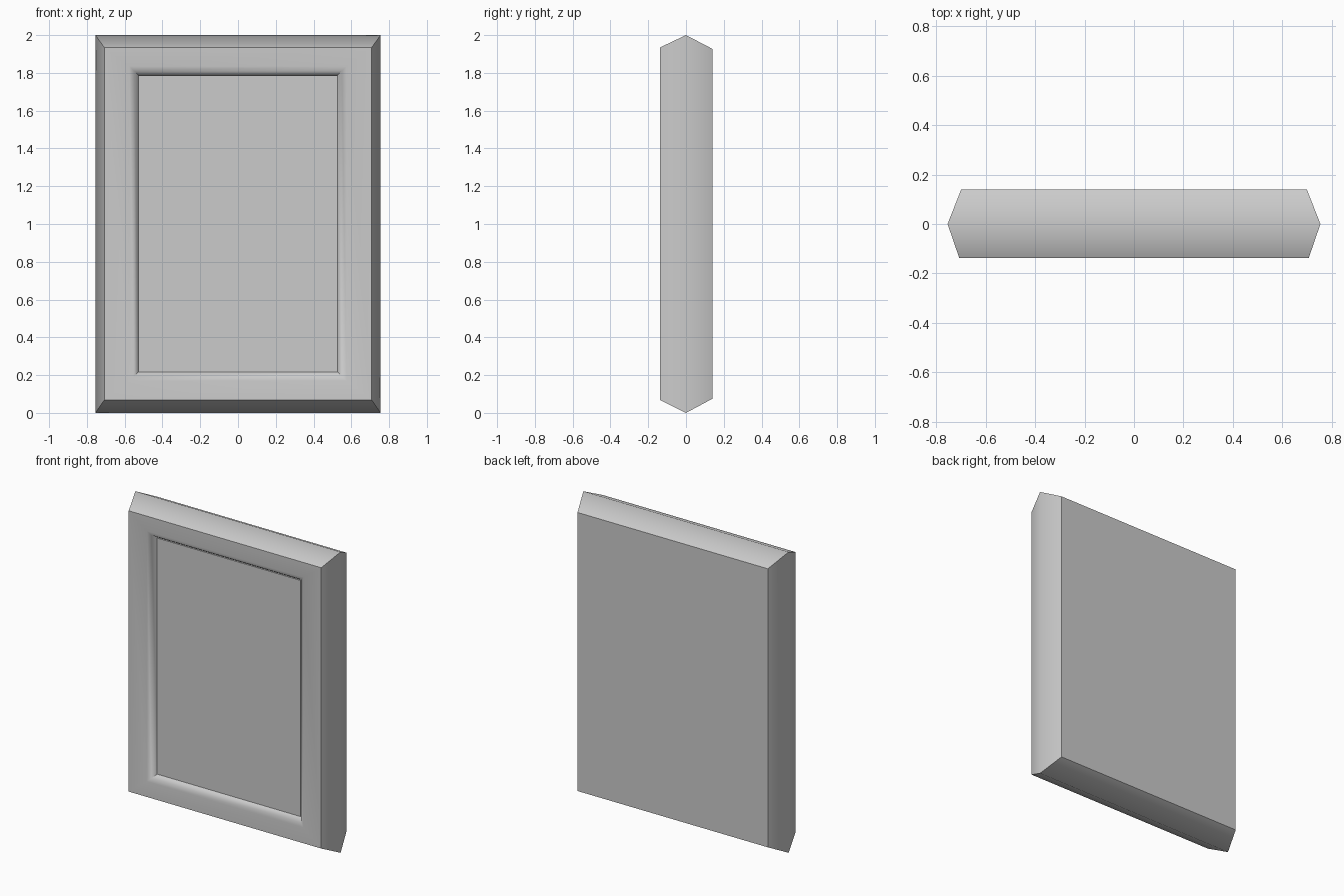
import bpy
import bmesh
import math

cube = bpy.data.objects.get("Cube")
if cube:
    bpy.data.objects.remove(cube, do_unlink=True)

grey = bpy.data.materials.new("light_grey")
grey.use_nodes = True
grey.diffuse_color = (0.6, 0.6, 0.6, 1)
grey.node_tree.nodes["Principled BSDF"].inputs["Base Color"].default_value = (0.6, 0.6, 0.6, 1)


def rect_ring(bm, half_width, y, bottom, top):
    """Four vertices of an upright rectangle at depth y."""
    corners = ((-1, bottom), (1, bottom), (1, top), (-1, top))
    return [bm.verts.new((side * half_width, y, z)) for side, z in corners]


def build(name, rings):
    """Bridge rectangular rings from back to front and cap both ends."""
    bm = bmesh.new()
    loops = [rect_ring(bm, *ring) for ring in rings]
    for a, b in zip(loops, loops[1:]):
        for i in range(4):
            j = (i + 1) % 4
            bm.faces.new((a[i], a[j], b[j], b[i]))
    bm.faces.new(loops[0])
    bm.faces.new(loops[-1])
    bmesh.ops.recalc_face_normals(bm, faces=bm.faces[:])
    mesh = bpy.data.meshes.new(name)
    bm.to_mesh(mesh)
    bm.free()
    mesh.materials.append(grey)
    obj = bpy.data.objects.new(name, mesh)
    bpy.context.collection.objects.link(obj)
    bpy.ops.object.select_all(action="DESELECT")
    obj.select_set(True)
    bpy.context.view_layer.objects.active = obj
    bpy.ops.object.shade_smooth_by_angle(angle=math.radians(56))


# Frame: flat back, ridged rim, flat front border and softened inner lip
build("frame", [
    (0.70, 0.14, 0.075, 1.927),
    (0.755, 0.0, 0.0, 2.0),
    (0.708, -0.137, 0.068, 1.935),
    (0.575, -0.135, 0.17, 1.835),
    (0.55, -0.124, 0.194, 1.81),
    (0.527, -0.088, 0.217, 1.787),
])

# Recessed flat panel seated inside the lip
build("inner_panel", [
    (0.527, -0.08, 0.217, 1.787),
    (0.527, -0.097, 0.217, 1.787),
])
